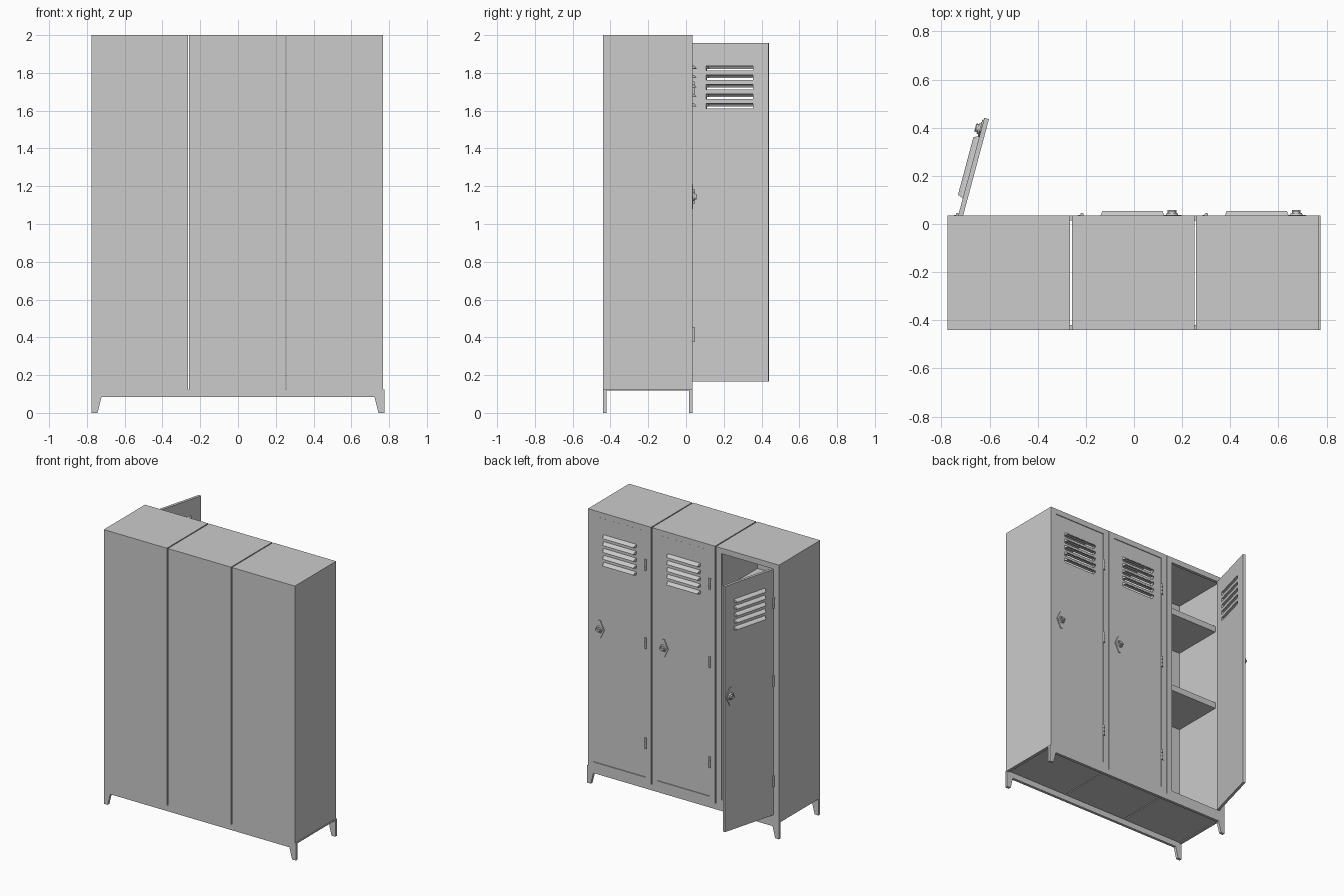
import bpy, bmesh
from math import radians
from mathutils import Matrix, Vector

if "Cube" in bpy.data.objects:
    bpy.data.objects.remove(bpy.data.objects["Cube"])

Y0, Y1, ZB, ZT = -0.44, 0.035, 0.125, 2.0      # cabinet depth and height
W, PITCH, X0 = 0.509, 0.5165, -0.775           # locker width, spacing, left edge
BORDER, T = 0.0435, 0.01                       # door frame border, sheet thickness
DOOR_W, DZ0, DZ1 = 0.42, 0.166, 1.958
SLOT_X = (0.078, 0.337)
SLOTS = [1.625 + 0.05 * i for i in range(5)]


def finish(name, bm, loc=(0, 0, 0), rot=0.0):
    bmesh.ops.recalc_face_normals(bm, faces=bm.faces)
    me = bpy.data.meshes.new(name)
    bm.to_mesh(me)
    bm.free()
    ob = bpy.data.objects.new(name, me)
    ob.location = loc
    ob.rotation_euler.z = rot
    bpy.context.collection.objects.link(ob)
    return ob


def add_box(bm, x0, x1, y0, y1, z0, z1):
    m = Matrix.Translation(((x0 + x1) / 2, (y0 + y1) / 2, (z0 + z1) / 2))
    bmesh.ops.create_cube(bm, size=1, matrix=m @ Matrix.Diagonal((x1 - x0, y1 - y0, z1 - z0, 1)))


def add_prism(bm, pts, y0, y1):
    """Extrude an x-z outline from y0 to y1."""
    f = bm.faces.new([bm.verts.new((x, y0, z)) for x, z in pts])
    r = bmesh.ops.extrude_face_region(bm, geom=[f])
    vs = [g for g in r["geom"] if isinstance(g, bmesh.types.BMVert)]
    bmesh.ops.translate(bm, verts=vs, vec=(0, y1 - y0, 0))


def add_cyl(bm, r1, r2, depth, matrix, n=20):
    bmesh.ops.create_cone(bm, cap_ends=True, segments=n, radius1=r1, radius2=r2,
                          depth=depth, matrix=matrix)


def locker(i, x0):
    x1 = x0 + W
    # sheet metal carcass
    bm = bmesh.new()
    add_box(bm, x0, x1, Y0, Y0 + T, ZB, ZT)
    add_box(bm, x0, x0 + T, Y0 + T, Y1, ZB, ZT)
    add_box(bm, x1 - T, x1, Y0 + T, Y1, ZB, ZT)
    add_box(bm, x0 + T, x1 - T, Y0 + T, Y1, ZT - T, ZT)
    add_box(bm, x0 + T, x1 - T, Y0 + T, Y1, ZB, ZB + T)
    finish(f"locker_body_{i}", bm)
    # face frame around the door
    bm = bmesh.new()
    for a, b in ((x0 + T, x0 + BORDER), (x1 - BORDER, x1 - T)):
        add_box(bm, a, b, Y1 - 0.022, Y1, ZB + T, ZT - T)
    for a, b in ((ZB + T, DZ0 - 0.002), (DZ1 + 0.002, ZT - T)):
        add_box(bm, x0 + BORDER, x1 - BORDER, Y1 - 0.022, Y1, a, b)
    finish(f"door_frame_{i}", bm)
    # shelves
    for n, z in (("lower", 1.02), ("upper", 1.62)):
        bm = bmesh.new()
        add_box(bm, x0 + T, x1 - T, Y0 + T, -0.05, z, z + 0.045)
        finish(f"{n}_shelf_{i}", bm)


def door(i, loc, rot):
    # panel as a cell grid with the vent slots left out
    xs = [0, *SLOT_X, DOOR_W]
    zs = [DZ0] + [z + d for z in SLOTS for d in (-0.0125, 0.0125)] + [DZ1]
    bm = bmesh.new()
    grid = [[bm.verts.new((x, 0, z)) for z in zs] for x in xs]
    for a in range(3):
        for b in range(len(zs) - 1):
            if not (a == 1 and b % 2 == 1):
                bm.faces.new((grid[a][b], grid[a + 1][b], grid[a + 1][b + 1], grid[a][b + 1]))
    r = bmesh.ops.extrude_face_region(bm, geom=bm.faces[:])
    bmesh.ops.translate(bm, vec=(0, -0.02, 0),
                        verts=[g for g in r["geom"] if isinstance(g, bmesh.types.BMVert)])
    finish(f"door_{i}", bm, loc, rot)

    # vent hoods, open underneath
    bm = bmesh.new()
    profile = [(0, 0.017), (0.012, 0.012), (0.021, 0.004), (0.023, -0.003)]
    for z in SLOTS:
        ends = []
        for x, s in ((SLOT_X[0] - 0.004, 1), (SLOT_X[1] + 0.004, -1)):
            ends.append([bm.verts.new((x + s * y * 0.4, y, z + h)) for y, h in profile])
            corner = bm.verts.new((x, 0, z - 0.003))
            bm.faces.new(ends[-1] + [corner])
        for k in range(3):
            bm.faces.new((ends[0][k], ends[0][k + 1], ends[1][k + 1], ends[1][k]))
    ob = finish(f"vent_hoods_{i}", bm, loc, rot)
    sol = ob.modifiers.new("thickness", "SOLIDIFY")
    sol.thickness = 0.002

    # diamond lock plate with turn knob
    bm = bmesh.new()
    cx, cz = 0.372, 1.145
    add_prism(bm, [(cx - 0.04, cz), (cx - 0.008, cz - 0.065), (cx + 0.008, cz - 0.065),
                   (cx + 0.04, cz), (cx + 0.008, cz + 0.065), (cx - 0.008, cz + 0.065)], 0, 0.006)
    turn = Matrix.Rotation(radians(-90), 4, 'X')
    add_cyl(bm, 0.026, 0.022, 0.008, Matrix.Translation((cx, 0.010, cz)) @ turn, 24)
    add_cyl(bm, 0.016, 0.014, 0.010, Matrix.Translation((cx, 0.018, cz)) @ turn, 24)
    add_box(bm, cx - 0.018, cx + 0.018, 0.014, 0.026, cz - 0.005, cz + 0.005)
    finish(f"lock_{i}", bm, loc, rot)


def hinges(i, x):
    bm = bmesh.new()
    for z in (0.415, 1.145, 1.715):
        for k in (-1, 0, 1):
            add_cyl(bm, 0.007, 0.007, 0.025, Matrix.Translation((x, 0.039, z + k * 0.027)), 12)
        add_cyl(bm, 0.004, 0.004, 0.08, Matrix.Translation((x, 0.039, z)), 12)
        add_box(bm, x - 0.016, x, Y1 - 0.001, Y1 + 0.002, z - 0.04, z + 0.04)
    finish(f"hinges_{i}", bm)


# three lockers, the first one standing open
for i in range(3):
    x0 = X0 + i * PITCH
    hx = x0 + BORDER + 0.001
    locker(i + 1, x0)
    is_open = i == 0
    door(i + 1, (hx, 0.035 if is_open else 0.032, 0), radians(75) if is_open else 0)
    hinges(i + 1, hx - 0.002)

# stand: front and back rails with tapered feet
B = 0.775
half = [(B, ZB), (B, 0), (B - 0.031, 0), (B - 0.052, 0.083)]
outline = half + [(-x, z) for x, z in reversed(half)]
for name, y0, y1 in (("front_stand", Y0, Y0 + 0.02), ("back_stand", Y1 - 0.02, Y1)):
    bm = bmesh.new()
    add_prism(bm, outline, y0, y1)
    finish(name, bm)
# thin side ties under the lockers
bm = bmesh.new()
for x in (-B, B - 0.02):
    add_box(bm, x, x + 0.02, Y0 + 0.02, Y1 - 0.02, ZB - 0.006, ZB)
finish("side_ties", bm)
